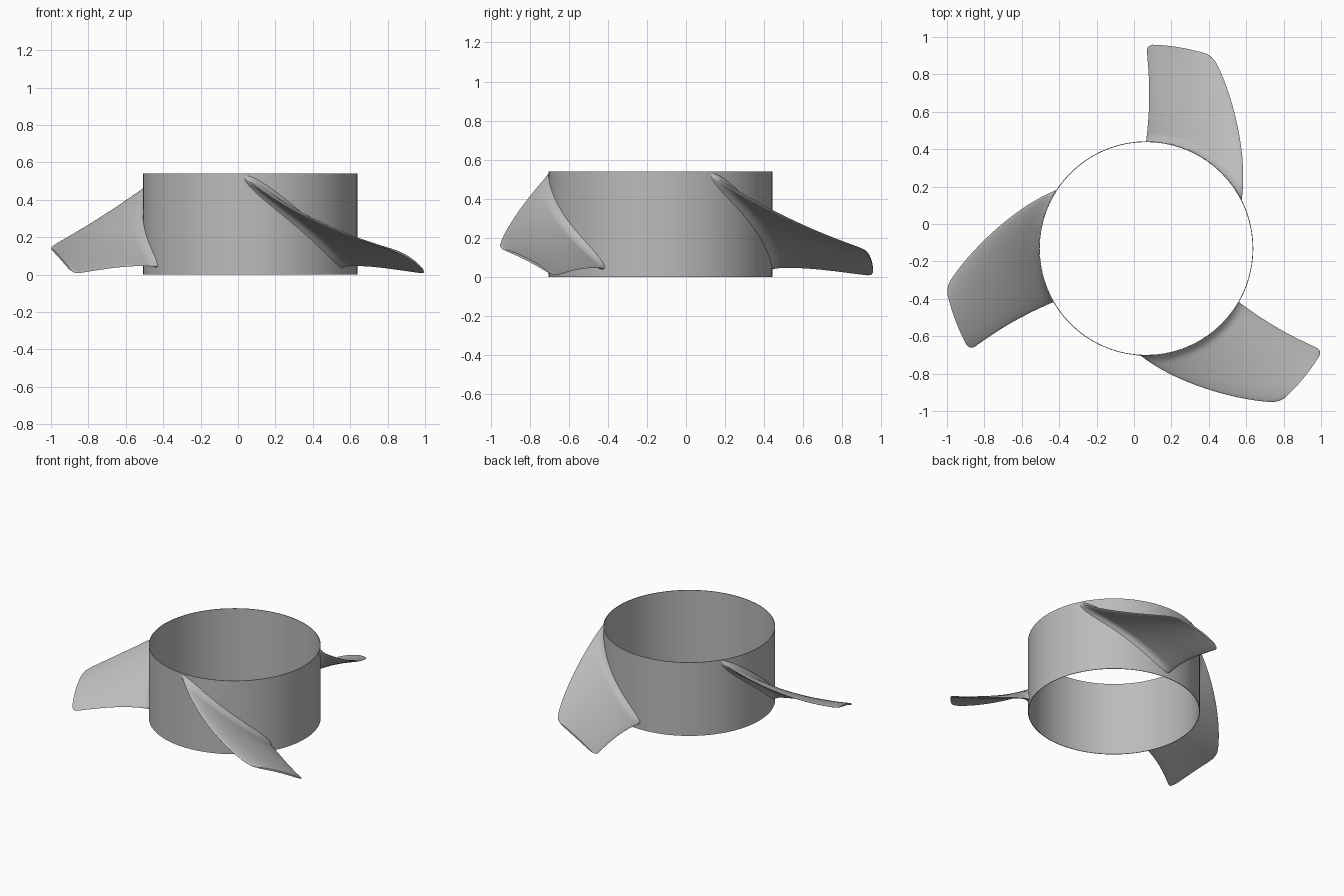
import bpy, bmesh, math
from mathutils import Vector

old = bpy.data.objects.get("Cube")
if old:
    bpy.data.objects.remove(old, do_unlink=True)

AXIS = Vector((0.065, -0.131, 0))
HUB_R, TIP_R, HUB_H = 0.573, 1.09, 0.54
SPAN, CHORD = 32, 20

gray = bpy.data.materials.new("gray metal")
gray.use_nodes = True
color = (0.5, 0.5, 0.5, 1)
gray.diffuse_color = color
gray.node_tree.nodes["Principled BSDF"].inputs["Base Color"].default_value = color


def finish(bm, name, turn=0, angle=40):
    bmesh.ops.recalc_face_normals(bm, faces=bm.faces)
    mesh = bpy.data.meshes.new(name)
    bm.to_mesh(mesh)
    bm.free()
    mesh.materials.append(gray)
    ob = bpy.data.objects.new(name, mesh)
    bpy.context.collection.objects.link(ob)
    ob.location = AXIS
    ob.rotation_euler.z = turn
    bpy.ops.object.select_all(action="DESELECT")
    ob.select_set(True)
    bpy.context.view_layer.objects.active = ob
    bpy.ops.object.shade_smooth_by_angle(angle=math.radians(angle))


def loft(bm, loops, closed=False):
    rings = [[bm.verts.new(p) for p in loop] for loop in loops]
    pairs = list(zip(rings, rings[1:])) + ([(rings[-1], rings[0])] if closed else [])
    for a, b in pairs:
        for i in range(len(a)):
            j = (i + 1) % len(a)
            bm.faces.new((a[i], a[j], b[j], b[i]))
    return rings


def curve(values, v):
    """Smooth curve through four values along the span."""
    knots = (0, 0.253, 0.6, 1)
    total = 0
    for i, value in enumerate(values):
        for j, k in enumerate(knots):
            if j != i:
                value *= (v - k) / (knots[i] - k)
        total += value
    return total


def middle(u, v):
    """Blade mid-surface: u runs leading to trailing, v runs root to tip."""
    a0, a1 = curve((27, 43, 58.2, 71), v), curve((90, 89, 89, 90), v)
    z0, z1 = curve((0.525, 0.39, 0.255, 0.145), v), curve((0.042, 0.045, 0.03, 0.004), v)
    angle = math.radians(a0 + (a1 - a0) * u)
    r = HUB_R + (TIP_R - HUB_R) * v
    z = z0 + (z1 - z0) * u + 0.08 * v * u * (1 - u)
    return Vector((r * math.cos(angle), r * math.sin(angle), z))


def section(v):
    # Rounded tip corners
    t = max(0, (v - 0.93) / 0.07)
    inset = 0.09 * (1 - math.sqrt(max(0, 1 - t * t)))
    # Thickness swells into a fillet at the hub
    half = 0.015 - 0.009 * v + 0.024 * max(0, 1 - v / 0.09) ** 2
    top, bottom = [], []
    for i in range(CHORD + 1):
        s = 0.5 - 0.5 * math.cos(math.pi * i / CHORD)
        u = inset + (1 - 2 * inset) * s
        p, e = middle(u, v), 0.002
        n = (middle(u + e, v) - middle(u - e, v)).cross(middle(u, v + e) - middle(u, v - e))
        radial = Vector((p.x, p.y, 0)).normalized()
        n -= radial * n.dot(radial)
        n.normalize()
        if n.z < 0:
            n.negate()
        offset = n * half * math.sqrt(max(0, 1 - (2 * s - 1) ** 4))
        top.append(p + offset)
        bottom.append(p - offset)
    loop = top + bottom[-2:0:-1]
    for p in loop:
        p.z = min(max(p.z, 0), HUB_H)
    return loop


# Open thin-walled hub
bm = bmesh.new()
rings = []
for r, z in ((HUB_R, 0), (HUB_R, HUB_H), (HUB_R - 0.004, HUB_H), (HUB_R - 0.004, 0)):
    rings.append([(r * math.cos(a), r * math.sin(a), z)
                  for a in (math.tau * i / 72 for i in range(72))])
loft(bm, rings, closed=True)
finish(bm, "hub_ring")

# Three twisted blades
for k, name in enumerate(("back_blade", "right_blade", "left_blade")):
    bm = bmesh.new()
    stations = [0.5 * i / SPAN + 0.5 * (0.5 - 0.5 * math.cos(math.pi * i / SPAN))
                for i in range(SPAN + 1)]
    rings = loft(bm, [section(v) for v in stations])
    # Tip strip between the upper and lower edges
    tip = rings[-1]
    n = len(tip)
    for i in range(CHORD):
        quad = [tip[i], tip[i + 1], tip[(n - i - 1) % n], tip[(n - i) % n]]
        bm.faces.new(list(dict.fromkeys(quad)))
    finish(bm, name, turn=k * math.tau / 3, angle=50)
